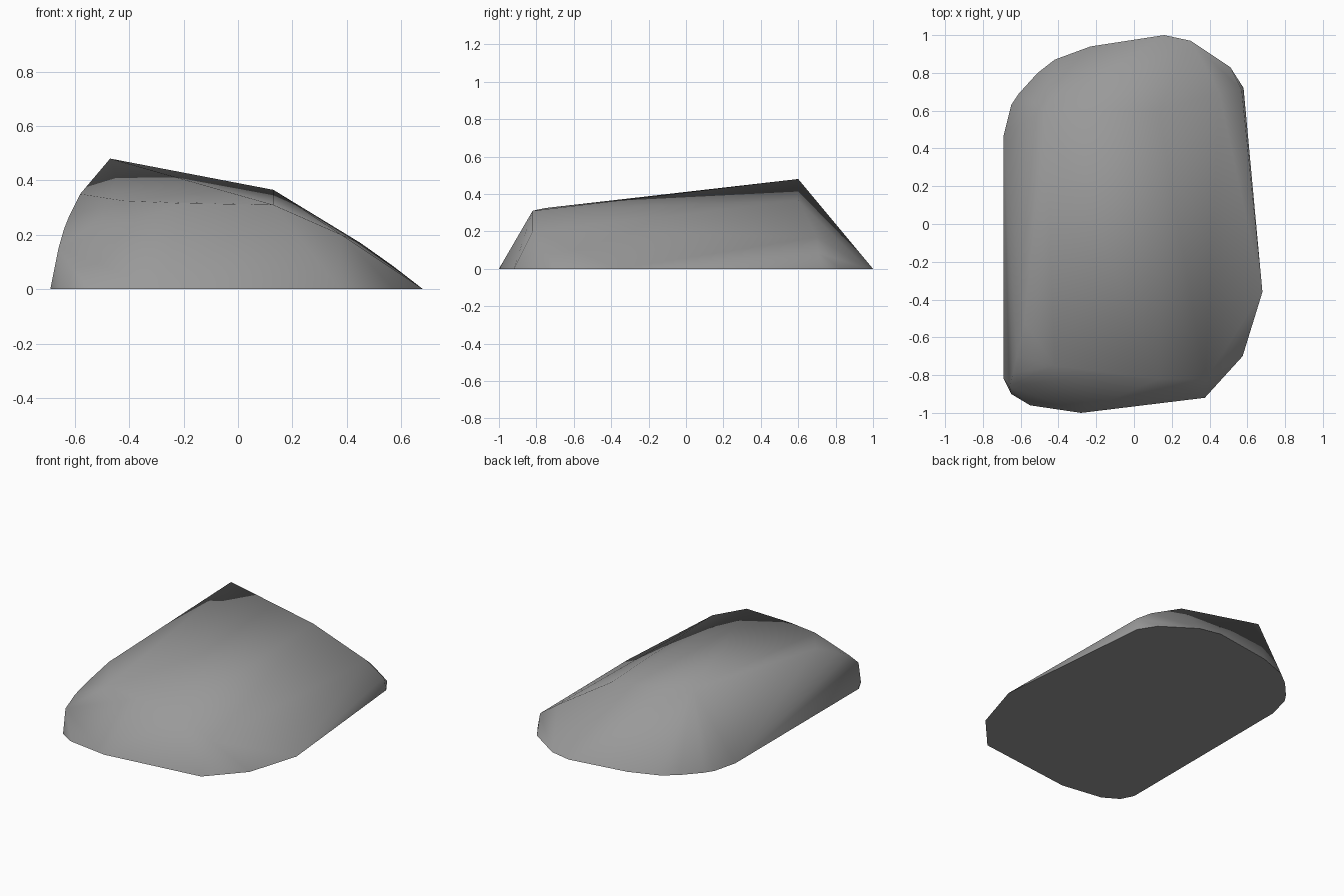
import bpy, bmesh, math

cube = bpy.data.objects.get("Cube")
if cube:
    bpy.data.objects.remove(cube, do_unlink=True)

# Stone colour
stone = bpy.data.materials.new("stone grey")
stone.use_nodes = True
grey = (0.32, 0.32, 0.32, 1)
stone.diffuse_color = grey
stone.node_tree.nodes["Principled BSDF"].inputs["Base Color"].default_value = grey

# Ground outline of the rock, counter-clockwise
ground = [(-.69, -.82), (-.65, -.90), (-.55, -.96), (-.28, -1), (.375, -.92),
          (.575, -.70), (.68, -.36), (.58, .72), (.51, .83), (.30, .97),
          (.16, 1), (-.23, .94), (-.42, .87), (-.51, .80), (-.61, .69),
          (-.65, .63), (-.69, .47)]

# Upper corners: back ridge, front lip, left shoulder, right slope
back_ridge = [(-.47, .6, .48), (.13, .6, .365)]
front_lip = [(-.42, -.75, .325), (-.20, -.80, .315), (.13, -.82, .31), (.38, -.82, .20)]
left_shoulder = [(-.58, -.52, .35), (-.62, -.70, .27), (-.64, -.79, .22), (-.66, -.86, .15)]
right_slope = [(.45, .70, .17), (.57, .71, .085)]

# Wrap the corners in one faceted skin
bm = bmesh.new()
for x, y in ground:
    bm.verts.new((x, y, 0))
for p in back_ridge + front_lip + left_shoulder + right_slope:
    bm.verts.new(p)
hull = bmesh.ops.convex_hull(bm, input=bm.verts[:])
bmesh.ops.delete(bm, geom=[v for v in bm.verts if not v.link_faces], context='VERTS')
bmesh.ops.dissolve_limit(bm, angle_limit=math.radians(0.5), verts=bm.verts[:], edges=bm.edges[:])
bmesh.ops.recalc_face_normals(bm, faces=bm.faces[:])

mesh = bpy.data.meshes.new("rock")
bm.to_mesh(mesh)
bm.free()
mesh.materials.append(stone)
rock = bpy.data.objects.new("rock", mesh)
bpy.context.collection.objects.link(rock)

# Soft upper surface, crisp edge around the flat underside
bpy.ops.object.select_all(action='DESELECT')
rock.select_set(True)
bpy.context.view_layer.objects.active = rock
bpy.ops.object.shade_smooth_by_angle(angle=math.radians(80))
